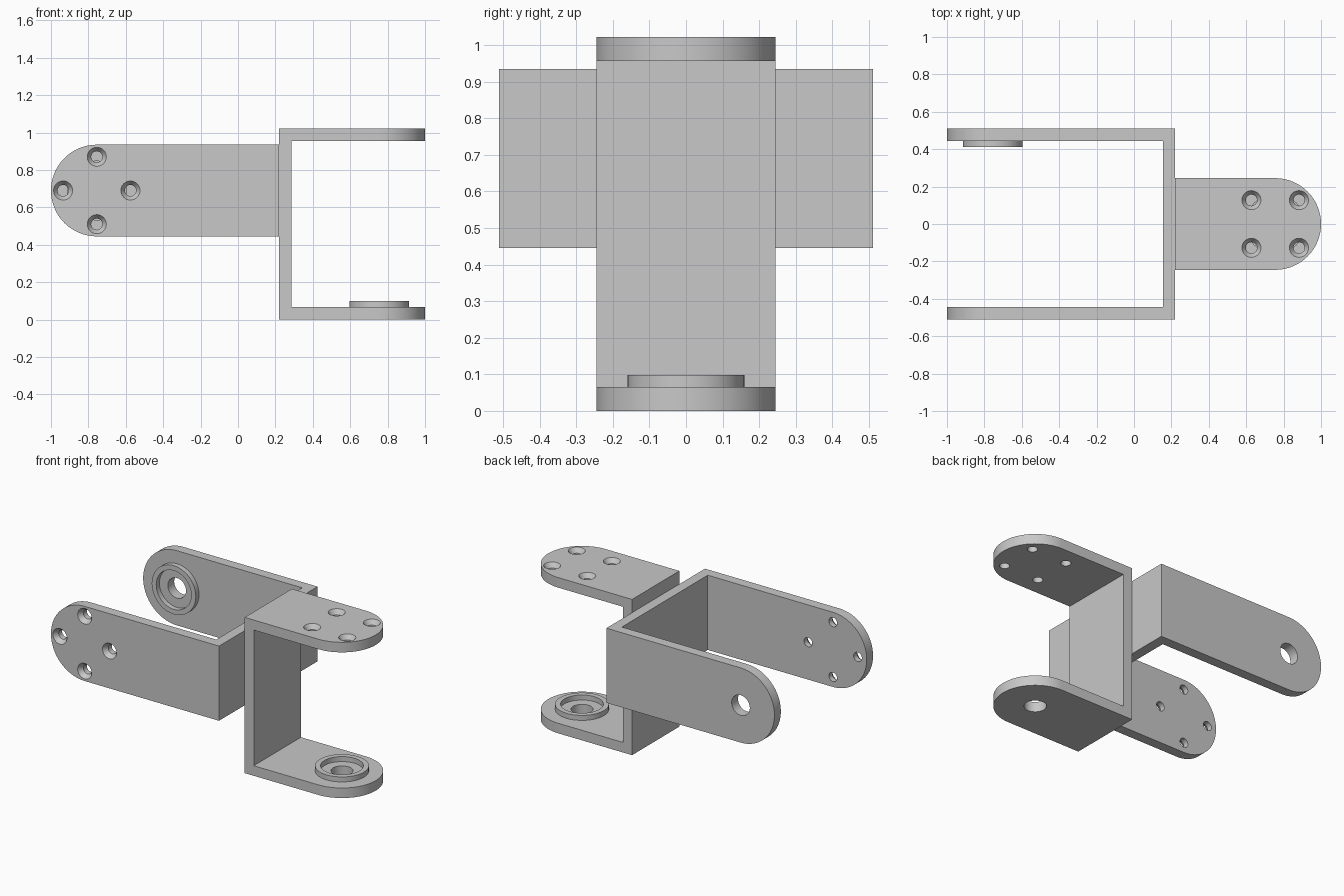
import bpy, bmesh
from math import pi, sin, cos, radians
from mathutils import Matrix

if "Cube" in bpy.data.objects:
    bpy.data.objects.remove(bpy.data.objects["Cube"], do_unlink=True)

metal = bpy.data.materials.new("grey metal")
metal.use_nodes = True
GREY = (0.58, 0.58, 0.58, 1)
metal.diffuse_color = GREY
metal.node_tree.nodes["Principled BSDF"].inputs["Base Color"].default_value = GREY

HALF = 0.511      # half the outer height of a bracket
WIDE = 0.245      # half its width, and the radius of the rounded ends
THICK = 0.066     # sheet thickness
FLOOR = THICK - HALF


def add_object(name, bm):
    bmesh.ops.recalc_face_normals(bm, faces=bm.faces)
    mesh = bpy.data.meshes.new(name)
    bm.to_mesh(mesh)
    bm.free()
    mesh.materials.append(metal)
    obj = bpy.data.objects.new(name, mesh)
    bpy.context.collection.objects.link(obj)
    return obj


def prism(name, points, direction):
    """Closed outline extruded along a direction."""
    bm = bmesh.new()
    face = bm.faces.new([bm.verts.new(p) for p in points])
    new = bmesh.ops.extrude_face_region(bm, geom=[face])["geom"]
    verts = [v for v in new if isinstance(v, bmesh.types.BMVert)]
    bmesh.ops.translate(bm, verts=verts, vec=direction)
    return add_object(name, bm)


def lathe(name, profile, x, y, steps=48):
    """Solid of revolution about a vertical axis; profile is (radius, z)."""
    bm = bmesh.new()
    rings = [[bm.verts.new((x + r * cos(2 * pi * i / steps),
                            y + r * sin(2 * pi * i / steps), z))
              for i in range(steps)] for r, z in profile]
    for low, high in zip(rings, rings[1:]):
        for i in range(steps):
            j = (i + 1) % steps
            bm.faces.new((low[i], low[j], high[j], high[i]))
    bm.faces.new(rings[0])
    bm.faces.new(rings[-1])
    return add_object(name, bm)


def combine(target, tool, operation):
    """Apply a boolean and remove the helper."""
    tool.hide_render = True
    mod = target.modifiers.new("combine", "BOOLEAN")
    mod.operation, mod.object, mod.solver = operation, tool, "EXACT"
    bpy.context.view_layer.objects.active = target
    bpy.ops.object.modifier_apply(modifier=mod.name)
    bpy.data.objects.remove(tool, do_unlink=True)


def bracket(name, length, first_angle, matrix):
    """U bracket opening along +x, screw plate on top, bearing plate below."""
    centre = length - WIDE
    # folded sheet: outer corners downwards, then inner corners back up
    tip = length + 0.1
    outline = [(tip, HALF), (0, HALF), (0, -HALF), (tip, -HALF),
               (tip, FLOOR), (THICK, FLOOR), (THICK, -FLOOR), (tip, -FLOOR)]
    body = prism(name, [(x, -0.4, z) for x, z in outline], (0, 0.8, 0))
    # rounded plate ends
    arc = [(centre + WIDE * sin(pi * i / 48), -WIDE * cos(pi * i / 48)) for i in range(49)]
    plan = [(-0.1, -WIDE)] + arc + [(-0.1, WIDE)]
    combine(body, prism("end_shape", [(x, y, -0.7) for x, y in plan], (0, 0, 1.4)), "INTERSECT")
    # raised bearing seat with a recess and a through hole
    combine(body, lathe("bearing_boss", [(0.16, FLOOR - 0.03), (0.16, FLOOR + 0.033)],
                        centre, 0), "UNION")
    combine(body, lathe("bearing_bore", [(0.066, -0.6), (0.066, FLOOR), (0.127, FLOOR),
                                         (0.127, FLOOR + 0.1)], centre, 0), "DIFFERENCE")
    # four countersunk screw holes
    for k in range(4):
        a = first_angle + k * pi / 2
        combine(body, lathe("screw_hole", [(0.03, 0.4), (0.03, HALF - 0.03), (0.051, HALF),
                                           (0.051, 0.6)],
                            centre + 0.18 * cos(a), 0.18 * sin(a), 32), "DIFFERENCE")
    body.data.transform(matrix)
    bpy.ops.object.select_all(action="DESELECT")
    body.select_set(True)
    bpy.context.view_layer.objects.active = body
    bpy.ops.object.shade_smooth_by_angle(angle=radians(30))


# upright bracket opens to the left, flat bracket opens to the right
JOINT = 0.22
bracket("upright_bracket", 1 - JOINT, pi / 4, Matrix.Translation((JOINT, 0, HALF)))
turn = Matrix(((-1, 0, 0), (0, 0, -1), (0, -1, 0))).to_4x4()
bracket("flat_bracket", 1 + JOINT, 0, Matrix.Translation((JOINT, 0, 0.69)) @ turn)
